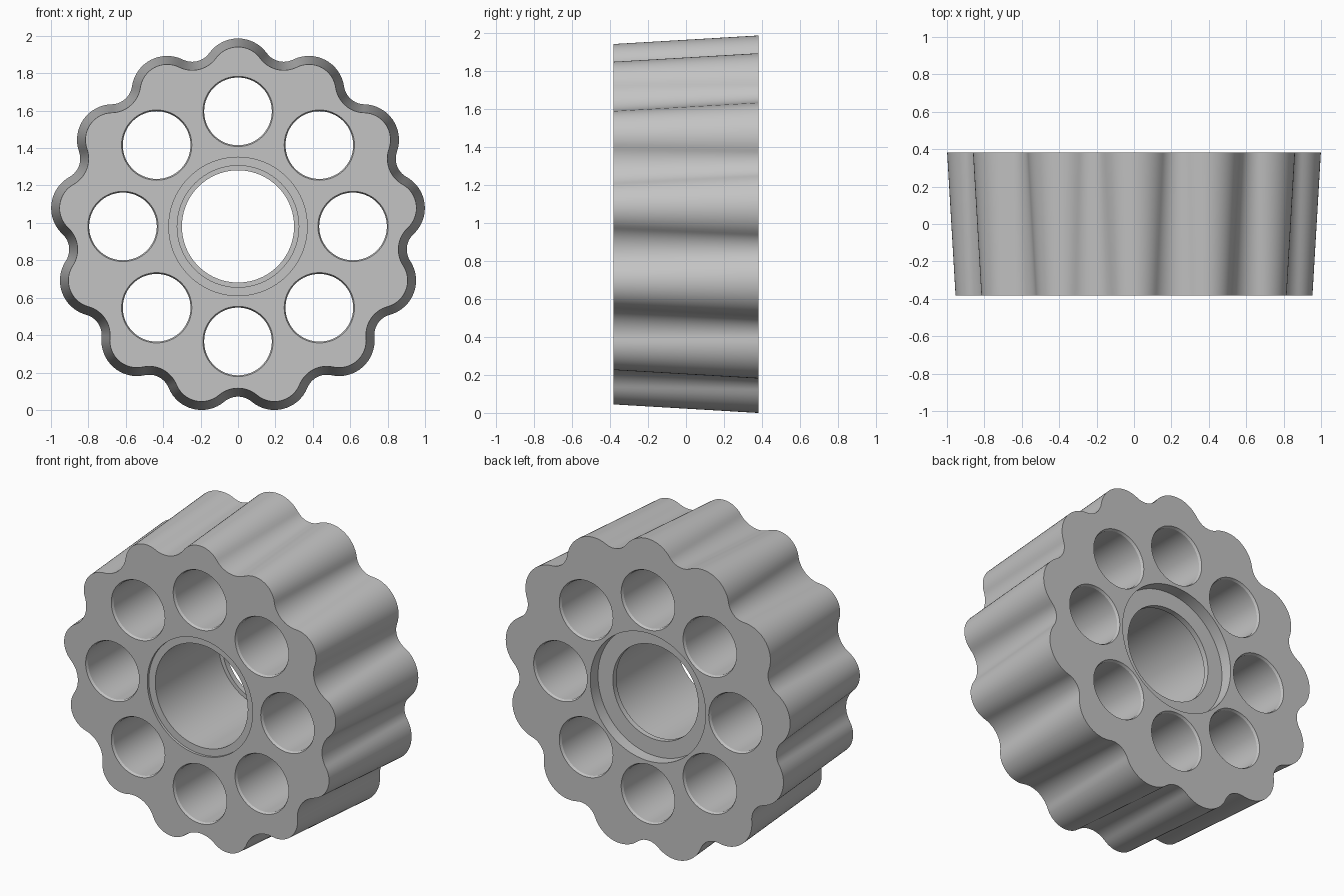
import bpy, bmesh, math
from math import sin, cos, pi

if "Cube" in bpy.data.objects:
    bpy.data.objects.remove(bpy.data.objects["Cube"], do_unlink=True)

LOBES, HOLES = 13, 8
CENTRE_Z = 0.981
HALF = 0.382            # half the thickness
TIP, NOTCH = 1.005, 0.91
LOBE_R = 0.19
DRAFT = 0.045           # the front outline is smaller by this offset

grey = bpy.data.materials.new("plain_grey")
grey.use_nodes = True
colour = (0.55, 0.55, 0.55, 1)
grey.diffuse_color = colour
grey.node_tree.nodes["Principled BSDF"].inputs["Base Color"].default_value = colour


def make_object(name, bm):
    bmesh.ops.recalc_face_normals(bm, faces=bm.faces)
    mesh = bpy.data.meshes.new(name)
    bm.to_mesh(mesh)
    bm.free()
    mesh.materials.append(grey)
    obj = bpy.data.objects.new(name, mesh)
    bpy.context.collection.objects.link(obj)
    return obj


def loft(bm, rings):
    """Skin closed rings of points and cap both ends."""
    loops = [[bm.verts.new(p) for p in ring] for ring in rings]
    n = len(loops[0])
    for a, b in zip(loops, loops[1:]):
        for i in range(n):
            j = (i + 1) % n
            bm.faces.new((a[i], a[j], b[j], b[i]))
    bm.faces.new(loops[0])
    bm.faces.new(loops[-1])


def outline(offset, y):
    """Convex lobe arcs joined by tangent concave arcs."""
    half = pi / LOBES
    d = TIP - LOBE_R
    k = d * cos(half)
    fillet = (LOBE_R**2 - d**2 - NOTCH**2 + 2 * NOTCH * k) / (2 * (NOTCH - k - LOBE_R))
    f = NOTCH + fillet
    fx, fz = f * sin(half), f * cos(half)
    a = math.atan2(fx, fz - d)
    r1, r2 = LOBE_R + offset, fillet - offset
    steps = 16
    local = []
    for i in range(steps):
        t = -a + 2 * a * i / steps
        local.append((r1 * sin(t), d + r1 * cos(t)))
    for i in range(steps):
        t = a - 2 * (a - half) * i / steps
        local.append((fx - r2 * sin(t), fz - r2 * cos(t)))
    points = []
    for n in range(LOBES):
        s, c = sin(2 * half * n), cos(2 * half * n)
        points += [(x * c + z * s, y, CENTRE_Z + z * c - x * s) for x, z in local]
    return points


def revolve(bm, profile, x, z, segments):
    """Turn a radius / depth profile about an axis along y."""
    turn = [2 * pi * i / segments for i in range(segments)]
    loft(bm, [[(x + r * sin(t), y, z + r * cos(t)) for t in turn] for r, y in profile])


# Wheel body with a drafted, fluted rim
bm = bmesh.new()
loft(bm, [outline(-DRAFT, -HALF), outline(0, HALF)])
wheel = make_object("fluted_wheel", bm)

# Cutter: central bore with shallow front step, thin lip and rear counterbore
bm = bmesh.new()
bore = [(0.37, -0.5), (0.37, -HALF + 0.016), (0.325, -HALF + 0.016), (0.325, 0.27),
        (0.30, 0.27), (0.30, 0.305), (0.405, 0.305), (0.405, 0.5)]
revolve(bm, bore, 0, CENTRE_Z, 96)

# Cutter: ring of through holes with slim chamfers
hole = [(0.188, -0.5), (0.188, -HALF), (0.181, -HALF + 0.015),
        (0.181, HALF - 0.015), (0.188, HALF), (0.188, 0.5)]
for i in range(HOLES):
    t = 2 * pi * i / HOLES
    revolve(bm, hole, 0.615 * sin(t), CENTRE_Z + 0.615 * cos(t), 64)
cutter = make_object("hole_cutter", bm)
cutter.hide_render = True

# Cut the openings and finish the shading
bpy.ops.object.select_all(action="DESELECT")
wheel.select_set(True)
bpy.context.view_layer.objects.active = wheel
cut = wheel.modifiers.new("openings", "BOOLEAN")
cut.operation = "DIFFERENCE"
cut.solver = "EXACT"
cut.object = cutter
bpy.ops.object.modifier_apply(modifier=cut.name)
bpy.data.objects.remove(cutter, do_unlink=True)
bpy.ops.object.shade_smooth_by_angle(angle=math.radians(20))
